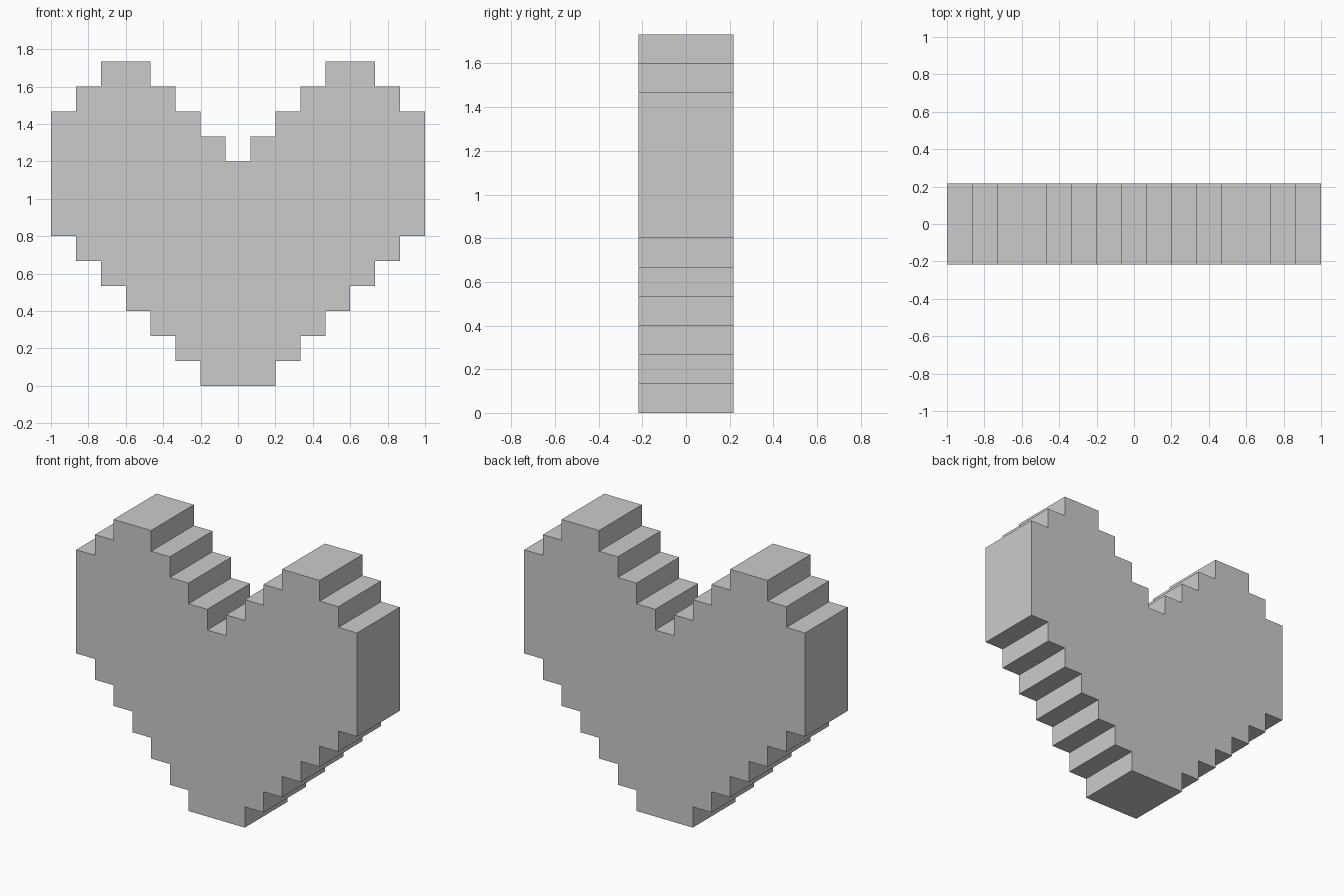
import bpy, bmesh

if "Cube" in bpy.data.objects:
    bpy.data.objects.remove(bpy.data.objects["Cube"])

U = 2 / 15            # size of one pixel step
DEPTH = 0.434

# Right half of the stepped outline: (x, z) corners in pixel steps
half = [(1.5, 0)]
for i in range(1, 7):                      # lower staircase going outwards
    half += [(i + 0.5, i), (i + 1.5, i)]
for i in range(2):                         # outer shoulder going up
    half += [(7.5 - i, 11 + i), (6.5 - i, 11 + i)]
half += [(5.5, 13), (3.5, 13)]             # flat top of the lobe
for i in range(3):                         # inner staircase down to the notch
    half += [(3.5 - i, 12 - i), (2.5 - i, 12 - i)]
half += [(0.5, 9)]

# Mirror to a closed outline
outline = half + [(-x, z) for x, z in reversed(half)]

# Extrude the outline into a solid heart
bm = bmesh.new()
face = bm.faces.new([bm.verts.new((x * U, -DEPTH / 2, z * U)) for x, z in outline])
ext = bmesh.ops.extrude_face_region(bm, geom=[face], use_keep_orig=True)
moved = [g for g in ext["geom"] if isinstance(g, bmesh.types.BMVert)]
bmesh.ops.translate(bm, verts=moved, vec=(0, DEPTH, 0))
bmesh.ops.recalc_face_normals(bm, faces=bm.faces[:])

mesh = bpy.data.meshes.new("pixel_heart")
bm.to_mesh(mesh)
bm.free()
bpy.context.collection.objects.link(bpy.data.objects.new("pixel_heart", mesh))
